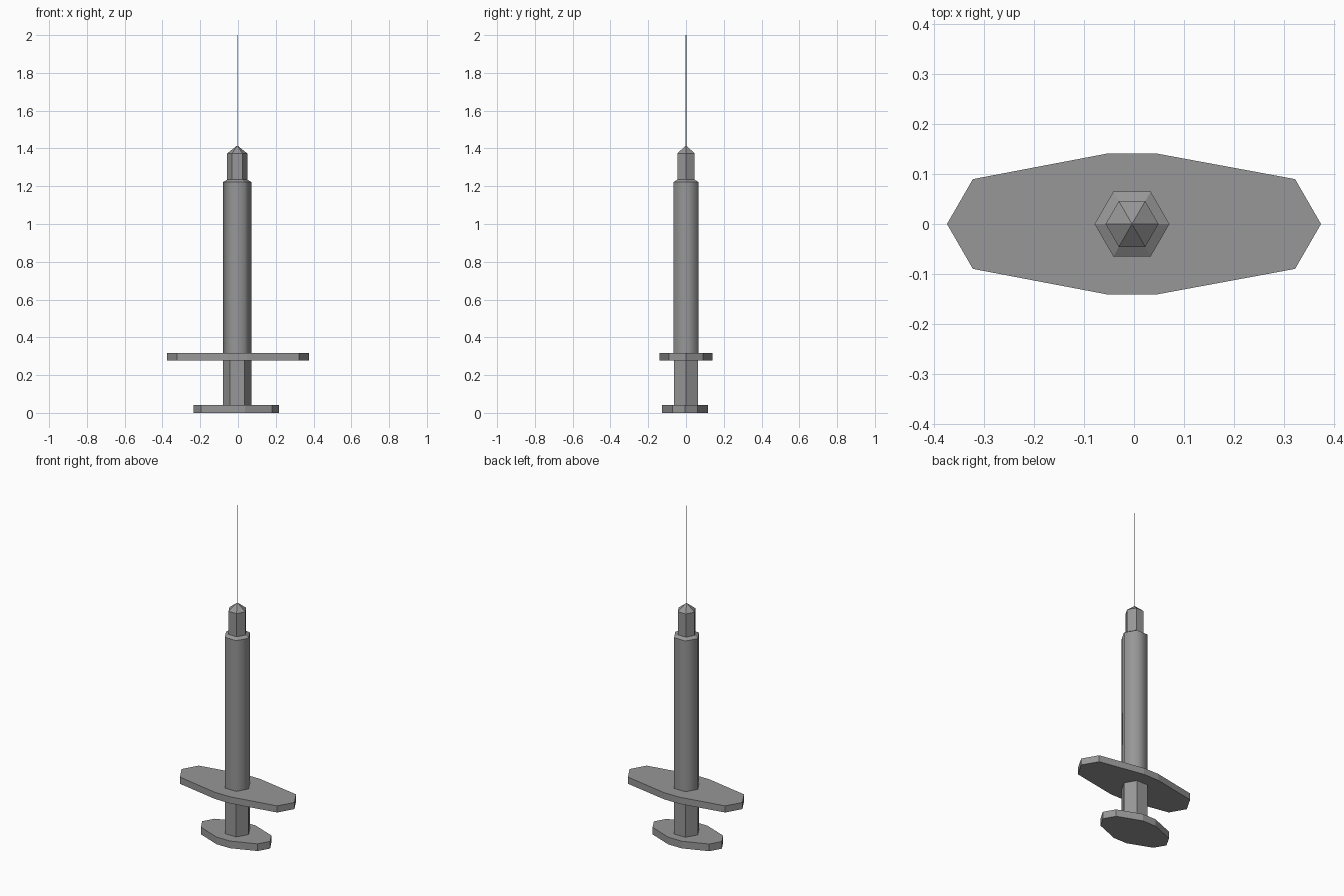
import bpy, bmesh, math

if "Cube" in bpy.data.objects:
    bpy.data.objects.remove(bpy.data.objects["Cube"])

CX = -0.004  # axis of the syringe sits slightly off the flange ends

# Dark grey used by every part
GREY = bpy.data.materials.new("dark_grey")
GREY.diffuse_color = (0.31, 0.31, 0.31, 1)
GREY.use_nodes = True
GREY.node_tree.nodes["Principled BSDF"].inputs["Base Color"].default_value = GREY.diffuse_color


def finish(name, bm):
    bmesh.ops.recalc_face_normals(bm, faces=bm.faces)
    me = bpy.data.meshes.new(name)
    bm.to_mesh(me)
    bm.free()
    me.materials.append(GREY)
    ob = bpy.data.objects.new(name, me)
    bpy.context.collection.objects.link(ob)
    return ob


def lathe(name, profile, smooth=False, sides=6):
    """Hexagonal column through (radius, z) rings; radius 0 makes a point."""
    bm = bmesh.new()
    rings = []
    for r, z in profile:
        n = sides if r > 0 else 1
        rings.append([bm.verts.new((CX + r * math.cos(math.tau * i / sides),
                                    r * math.sin(math.tau * i / sides), z)) for i in range(n)])
    for a, b in zip(rings, rings[1:]):
        for i in range(sides):
            j = (i + 1) % sides
            if len(b) == 1:
                bm.faces.new((a[i], a[j], b[0]))
            else:
                bm.faces.new((a[i], a[j], b[j], b[i]))
    for ring in (rings[0], rings[-1]):
        if len(ring) > 1:
            bm.faces.new(ring)
    if smooth:
        for f in bm.faces:
            zs = [v.co.z for v in f.verts]
            f.smooth = max(zs) - min(zs) > 0.1
        for e in bm.edges:
            e.smooth = abs(e.verts[0].co.z - e.verts[1].co.z) > 1e-5
    return finish(name, bm)


def plate(name, outline, z0, z1):
    """Extrude a flat outline between two heights."""
    bm = bmesh.new()
    face = bm.faces.new([bm.verts.new((x, y, z0)) for x, y in outline])
    top = bmesh.ops.extrude_face_region(bm, geom=[face], use_keep_orig=True)["geom"]
    for v in top:
        if isinstance(v, bmesh.types.BMVert):
            v.co.z = z1
    return finish(name, bm)


def wing(tip, shoulder, mid, cx=0.0, cy=0.0, mid_cx=CX):
    """Ten-sided elongated outline, mirrored in x and y."""
    (sx, sy), (mx, my) = shoulder, mid
    return [(cx + tip, cy), (cx + sx, cy + sy), (mid_cx + mx, cy + my), (mid_cx - mx, cy + my),
            (cx - sx, cy + sy), (cx - tip, cy), (cx - sx, cy - sy), (mid_cx - mx, cy - my),
            (mid_cx + mx, cy - my), (cx + sx, cy - sy)]


# Thumb rest and plunger rod
plate("thumb_rest", wing(0.226, (0.188, 0.066), (0.045, 0.122), -0.009, -0.005, -0.009), 0.0, 0.043)
lathe("plunger_rod", [(0.0745, 0.03), (0.0745, 0.30)])

# Finger flange
plate("finger_flange", wing(0.375, (0.323, 0.09), (0.051, 0.141)), 0.277, 0.317)

# Barrel with a shallow shoulder
lathe("barrel", [(0.075, 0.30), (0.075, 1.222), (0.053, 1.235)], smooth=True)

# Needle hub and needle
lathe("needle_hub", [(0.053, 1.23), (0.053, 1.374), (0.0, 1.416)])
lathe("needle", [(0.0018, 1.40), (0.0018, 2.0)])
